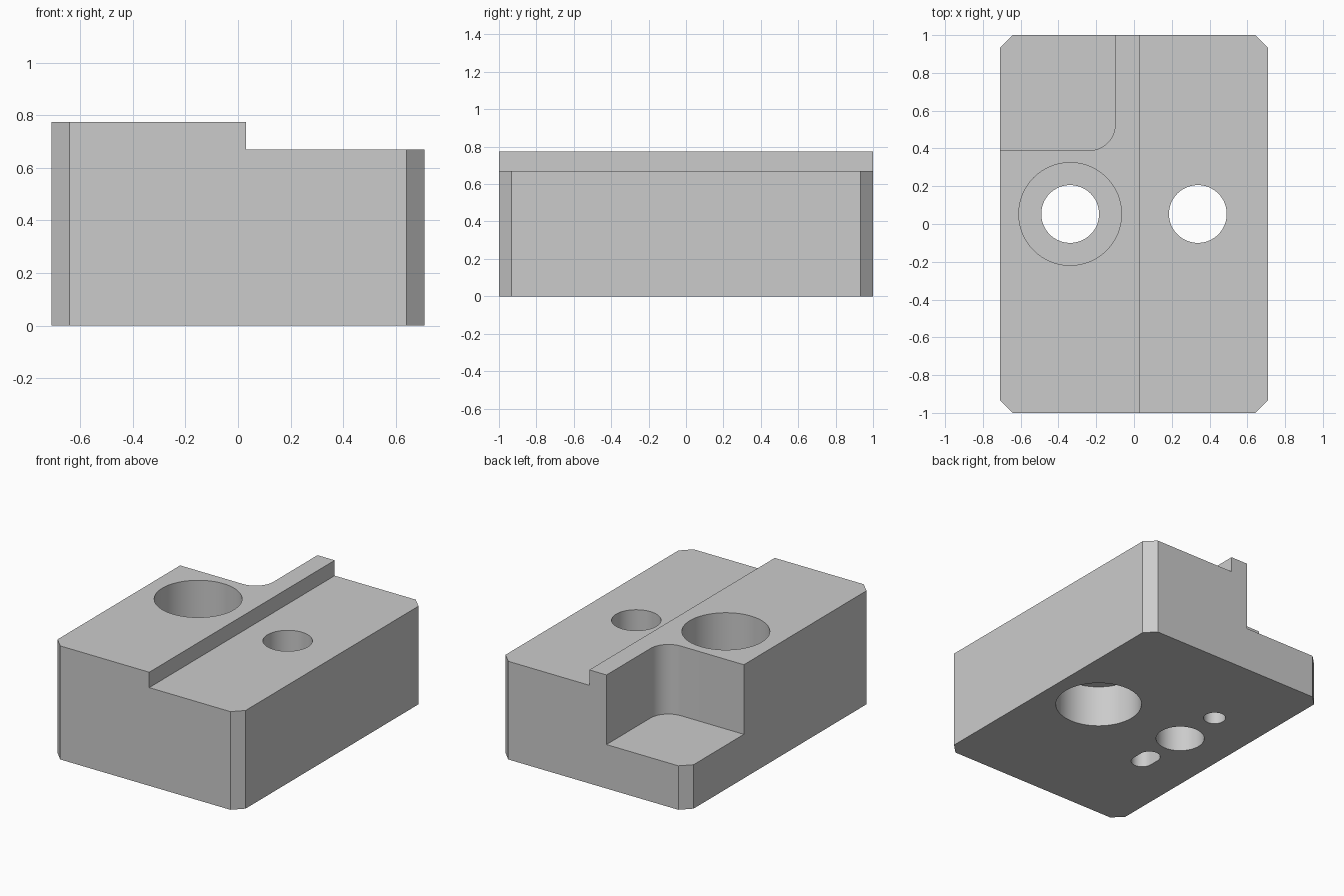
import bpy, bmesh, math

cube = bpy.data.objects.get("Cube")
if cube:
    bpy.data.objects.remove(cube, do_unlink=True)

# Material
steel = bpy.data.materials.new("plain grey")
steel.use_nodes = True
grey = (0.6, 0.6, 0.6, 1)
steel.diffuse_color = grey
steel.node_tree.nodes["Principled BSDF"].inputs["Base Color"].default_value = grey

# Main dimensions
W, L, H = 0.71, 1.0, 0.775
STEP_X, STEP_Z = 0.03, 0.67
CHAMFER = 0.068
HOLE_X, HOLE_Y = 0.338, 0.053
BORE_R, HEAD_R, DOWEL_R = 0.153, 0.272, 0.07
LEDGE_Z = 0.385


def prism(name, outline, z0, z1):
    """Extrude a flat outline from z0 to z1."""
    bm = bmesh.new()
    face = bm.faces.new([bm.verts.new((x, y, z0)) for x, y in outline])
    top = bmesh.ops.extrude_face_region(bm, geom=[face])["geom"]
    verts = [v for v in top if isinstance(v, bmesh.types.BMVert)]
    bmesh.ops.translate(bm, verts=verts, vec=(0, 0, z1 - z0))
    bmesh.ops.recalc_face_normals(bm, faces=bm.faces)
    mesh = bpy.data.meshes.new(name)
    bm.to_mesh(mesh)
    bm.free()
    mesh.materials.append(steel)
    obj = bpy.data.objects.new(name, mesh)
    bpy.context.collection.objects.link(obj)
    return obj


def arc(cx, cy, r, start, end, n):
    """Points along an arc, angles in degrees."""
    angles = [math.radians(start + (end - start) * i / n) for i in range(n + 1)]
    return [(cx + r * math.cos(a), cy + r * math.sin(a)) for a in angles]


def slot(cx, cy, r, half=0.0):
    """Outline of a hole, stretched along y by half at each end."""
    if half == 0:
        return arc(cx, cy, r, 0, 360, 64)[:-1]
    return arc(cx, cy + half, r, 0, 180, 24) + arc(cx, cy - half, r, 180, 360, 24)


def cut(name, outline, z0, z1):
    """Subtract a prism from the block."""
    tool = prism(name, outline, z0, z1)
    mod = block.modifiers.new(name, "BOOLEAN")
    mod.operation, mod.solver, mod.object = "DIFFERENCE", "EXACT", tool
    bpy.ops.object.modifier_apply(modifier=mod.name)
    bpy.data.objects.remove(tool, do_unlink=True)


# Block with chamfered upright corners
a, b = W - CHAMFER, L - CHAMFER
block = prism("clamp_block", [(a, -L), (W, -b), (W, b), (a, L),
                              (-a, L), (-W, b), (-W, -b), (-a, -L)], 0, H)
bpy.context.view_layer.objects.active = block
block.select_set(True)

# Lowered step along one side
cut("step_cutter", [(STEP_X, -2), (2, -2), (2, 2), (STEP_X, 2)], STEP_Z, 2)

# Corner pocket with rounded inner corner
px, py, pr = -0.10, 0.39, 0.135
cut("pocket_cutter", [(-2, 2), (-2, py)] + arc(px - pr, py + pr, pr, -90, 0, 16)
    + [(px, 2)], 0.30, 2)

# Through bores, one counterbored from above and one from below
for side in (-1, 1):
    cut("bore_cutter", slot(side * HOLE_X, HOLE_Y, BORE_R), -1, 2)
cut("upper_counterbore_cutter", slot(-HOLE_X, HOLE_Y, HEAD_R), LEDGE_Z, 2)
cut("lower_counterbore_cutter", slot(HOLE_X, HOLE_Y, HEAD_R), -1, STEP_Z - LEDGE_Z)

# Blind dowel hole and dowel slot underneath
cut("dowel_hole_cutter", slot(-HOLE_X, HOLE_Y + 0.34, DOWEL_R), -1, 0.2)
cut("dowel_slot_cutter", slot(-HOLE_X, HOLE_Y - 0.34, DOWEL_R, 0.035), -1, 0.2)

bpy.ops.object.shade_smooth_by_angle(angle=math.radians(30))
